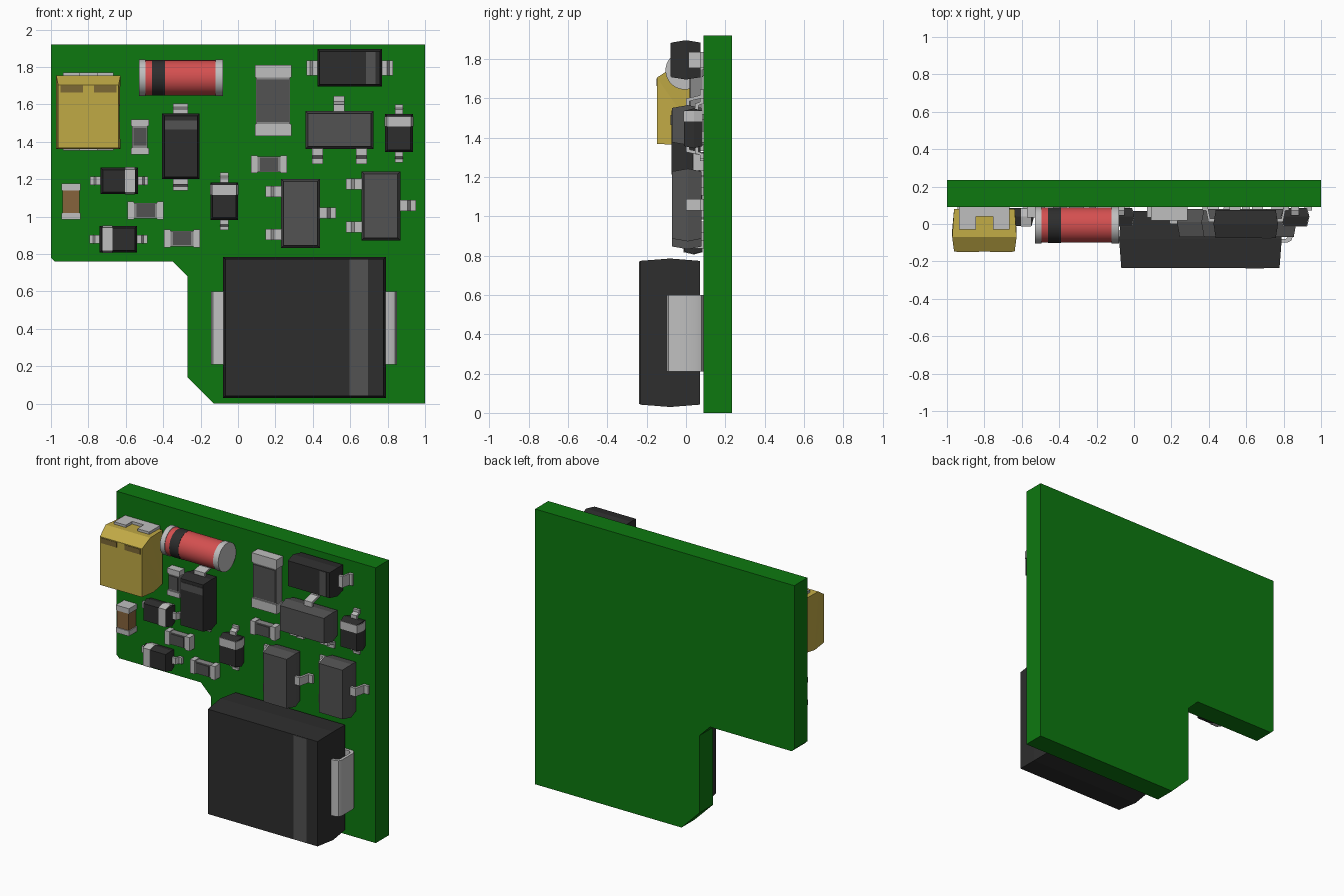
import bpy, bmesh, math
from mathutils import Vector

if "Cube" in bpy.data.objects:
    bpy.data.objects.remove(bpy.data.objects["Cube"])


def material(name, r, g, b):
    m = bpy.data.materials.new(name)
    m.use_nodes = True
    m.diffuse_color = (r, g, b, 1)
    m.node_tree.nodes["Principled BSDF"].inputs["Base Color"].default_value = (r, g, b, 1)
    return m


GREEN = material("board green", 0.004, 0.19, 0.005)
SILVER = material("solder silver", 0.52, 0.52, 0.52)
BLACK = material("case black", 0.027, 0.027, 0.027)
GRAY = material("case dark gray", 0.085, 0.085, 0.085)
MIDGRAY = material("ceramic gray", 0.25, 0.25, 0.25)
YELLOW = material("case yellow", 0.53, 0.4, 0.06)
OLIVE = material("mark olive", 0.2, 0.14, 0.035)
RED = material("glass red", 0.66, 0.08, 0.08)
BROWN = material("ceramic brown", 0.24, 0.125, 0.045)
FACE = 0.09  # y of the board's component side


def finish(bm, name, mat, smooth=False):
    bmesh.ops.recalc_face_normals(bm, faces=bm.faces)
    me = bpy.data.meshes.new(name)
    bm.to_mesh(me)
    bm.free()
    me.materials.append(mat)
    ob = bpy.data.objects.new(name, me)
    bpy.context.collection.objects.link(ob)
    if smooth:
        bpy.ops.object.select_all(action='DESELECT')
        ob.select_set(True)
        bpy.context.view_layer.objects.active = ob
        bpy.ops.object.shade_smooth_by_angle(angle=math.radians(40))
    return ob


def prism(name, pts, vec, mat, smooth=False):
    """Polygon swept along a vector."""
    bm = bmesh.new()
    f = bm.faces.new([bm.verts.new(p) for p in pts])
    ext = bmesh.ops.extrude_face_region(bm, geom=[f])["geom"]
    bmesh.ops.translate(bm, vec=Vector(vec),
                        verts=[v for v in ext if isinstance(v, bmesh.types.BMVert)])
    return finish(bm, name, mat, smooth)


def box(name, x0, x1, z0, z1, y0, y1, mat):
    return prism(name, [(x0, y0, z0), (x1, y0, z0), (x1, y0, z1), (x0, y0, z1)],
                 (0, y1 - y0, 0), mat)


def body(name, x0, x1, z0, z1, yf, ym, yb, mat, tx=0.012, tz=0.012):
    """Moulded case, widest at ym and drafted towards front and back."""
    bm = bmesh.new()
    rings = []
    for y, k in ((yf, 1), (ym, 0), (yb, 1)):
        a, b = tx * k, tz * k
        rings.append([bm.verts.new(p) for p in ((x0 + a, y, z0 + b), (x1 - a, y, z0 + b),
                                                (x1 - a, y, z1 - b), (x0 + a, y, z1 - b))])
    bm.faces.new(rings[0])
    bm.faces.new(rings[2])
    for r, s in zip(rings, rings[1:]):
        for i in range(4):
            j = (i + 1) % 4
            bm.faces.new((r[i], r[j], s[j], s[i]))
    return finish(bm, name, mat)


def lead(name, d, edge, c, w, length, yt, th=0.018, wrap=False):
    """Bent strip leaving a case at 'edge' in direction d ('+x', '-x', '+z', '-z')."""
    L, F = length, FACE
    if wrap:
        prof = [(-.04, yt), (.5 * L, yt), (.85 * L, yt + .01), (L, yt + .035), (L, F - .035),
                (.85 * L, F - .01), (.5 * L, F), (-.05, F), (-.05, F - th), (.4 * L, F - th),
                (L - th, F - .04), (L - th, yt + .04), (.4 * L, yt + th), (-.04, yt + th)]
    else:
        prof = [(-.03, yt), (.45 * L, yt), (.65 * L, F - th), (L, F - th), (L, F),
                (.5 * L, F), (.3 * L, yt + th), (-.03, yt + th)]
    s = 1 if d[0] == "+" else -1
    if d[1] == "x":
        prism(name, [(edge + s * u, y, c - w / 2) for u, y in prof], (0, 0, w), SILVER, wrap)
    else:
        prism(name, [(c - w / 2, y, edge + s * u) for u, y in prof], (w, 0, 0), SILVER, wrap)


# Circuit board with cut-out corner
outline = [(-1, .78), (-.98, .76), (-.35, .76), (-.27, .68), (-.27, .14), (-.13, 0),
           (1, 0), (1, 1.92), (-1, 1.92)]
prism("circuit_board", [(x, FACE, z) for x, z in outline], (0, .145, 0), GREEN)

# Large power diode
body("power_diode_case", -.08, .79, .03, .785, -.235, -.08, .07, BLACK)
box("power_diode_stripe", .595, .695, .044, .771, -.238, -.23, GRAY)
lead("power_diode_lead_left", "+x", .785, .405, .39, .065, -.1, .02, True)
lead("power_diode_lead_right", "-x", -.075, .405, .39, .07, -.1, .02, True)

# Medium diodes
body("upper_diode_case", .425, .77, 1.695, 1.895, -.075, 0, .075, BLACK)
box("upper_diode_stripe", .685, .735, 1.71, 1.88, -.078, -.07, GRAY)
lead("upper_diode_lead_left", "+x", .77, 1.795, .08, .06, .012)
lead("upper_diode_lead_right", "-x", .425, 1.795, .08, .06, .012)
body("middle_diode_case", -.405, -.205, 1.2, 1.55, -.075, 0, .075, BLACK)
box("middle_diode_stripe", -.39, -.22, 1.465, 1.515, -.078, -.07, GRAY)
lead("middle_diode_lead_top", "+z", 1.55, -.307, .08, .055, .012)
lead("middle_diode_lead_bottom", "-z", 1.2, -.307, .08, .06, .012)


# Small diodes with a pale cathode band
def small_diode(name, x0, x1, z0, z1, band):
    body(name + "_case", x0, x1, z0, z1, -.01, .04, .085, BLACK)
    e, w = .003, .055
    if band[1] == "x":
        a = x1 - .015 - w if band[0] == "+" else x0 + .015
        body(name + "_band", a, a + w, z0 - e, z1 + e, -.01 - e, .04, .084, SILVER, 0)
        lead(name + "_lead_left", "+x", x1, (z0 + z1) / 2, .045, .055, .045)
        lead(name + "_lead_right", "-x", x0, (z0 + z1) / 2, .045, .055, .045)
    else:
        a = z1 - .012 - w
        body(name + "_band", x0 - e, x1 + e, a, a + w, -.01 - e, .04, .084, SILVER, .012, 0)
        lead(name + "_lead_top", "+z", z1, (x0 + x1) / 2, .045, .052, .045)
        lead(name + "_lead_bottom", "-z", z0, (x0 + x1) / 2, .045, .055, .045)


small_diode("small_diode_a", -.735, -.535, 1.12, 1.262, "+x")
small_diode("small_diode_b", -.74, -.54, .808, .95, "-x")
small_diode("small_diode_c", -.147, 0, .983, 1.183, "+z")
small_diode("small_diode_d", .787, .935, 1.345, 1.548, "+z")

# Three-legged transistors
body("upper_transistor_case", .36, .725, 1.362, 1.565, -.07, .01, .08, GRAY, .014, .014)
lead("upper_transistor_lead_top", "+z", 1.56, .54, .06, .085, 0)
for i, x in enumerate((.425, .66)):
    lead(f"upper_transistor_lead_bottom_{i + 1}", "-z", 1.365, x, .058, .085, 0)
for side, x0, z0 in (("inner", .23, .832), ("outer", .66, .872)):
    x1, z1 = x0 + .208, z0 + .37
    body(side + "_transistor_case", x0, x1, z0, z1, -.07, .01, .08, GRAY, .014, .014)
    lead(side + "_transistor_lead_left", "+x", x1, z0 + .187, .058, .085, 0)
    for i, z in enumerate((z0 + .072, z0 + .302)):
        lead(f"{side}_transistor_lead_right_{i + 1}", "-x", x0, z, .058, .083, 0)


# Chip resistors and capacitor: ceramic block, wrapped metal ends, printed face
def chip(name, x0, x1, z0, z1, yf, cap, core, face=None):
    e = .006
    tall = z1 - z0 > x1 - x0
    box(name + "_core", x0 + e, x1 - e, z0 + e, z1 - e, yf + e, FACE - .005, core)
    for end in (0, 1):
        n = f"{name}_end_{end + 1}"
        if tall:
            a = z1 - cap if end else z0
            box(n, x0, x1, a, a + cap, yf, FACE, SILVER)
        else:
            a = x1 - cap if end else x0
            box(n, a, a + cap, z0, z1, yf, FACE, SILVER)
    if face:
        g, m = cap + .012, .012
        gx, gz = (m, g) if tall else (g, m)
        box(name + "_face", x0 + gx, x1 - gx, z0 + gz, z1 - gz, yf - .001, yf + .008, face)


chip("large_resistor", .09, .285, 1.43, 1.81, .02, .065, MIDGRAY, GRAY)
chip("resistor_a", -.572, -.477, 1.332, 1.52, .035, .035, MIDGRAY, GRAY)
chip("resistor_b", .07, .262, 1.232, 1.327, .035, .035, MIDGRAY, GRAY)
chip("resistor_c", -.59, -.398, .985, 1.08, .035, .035, MIDGRAY, GRAY)
chip("resistor_d", -.395, -.203, .835, .93, .035, .035, MIDGRAY, GRAY)
chip("ceramic_capacitor", -.943, -.842, .984, 1.176, 0, .036, BROWN)

# Yellow capacitor: drafted sides and a chamfered top front edge
bm = bmesh.new()
prof = [(-.148, 1.368), (-.148, 1.705), (-.07, 1.755), (.08, 1.75), (.08, 1.375), (-.03, 1.362)]
cols = []
for s in (-1, 1):
    cols.append([bm.verts.new((-.8 + s * (.162 if abs(y) > .075 else .172), y, z))
                 for y, z in prof])
bm.faces.new(cols[0])
bm.faces.new(cols[1])
for i in range(len(prof)):
    j = (i + 1) % len(prof)
    bm.faces.new((cols[0][i], cols[0][j], cols[1][j], cols[1][i]))
bmesh.ops.triangulate(bm, faces=bm.faces)
finish(bm, "yellow_capacitor_case", YELLOW)
for side, x in (("right", -.89), ("left", -.71)):
    box(f"yellow_capacitor_mark_{side}", x - .06, x + .06, 1.663, 1.7, -.151, -.144, OLIVE)
# Forked terminals above and below
fork = [(-.935, FACE), (-.935, -.03), (-.845, -.03), (-.845, .04), (-.755, .04),
        (-.755, -.03), (-.665, -.03), (-.665, FACE)]
for end, z in (("top", 1.745), ("bottom", 1.353)):
    prism("yellow_capacitor_terminal_" + end, [(x, y, z) for x, y in fork], (0, 0, .025), SILVER)


# Red cylindrical diode with metal caps and a black band
def drum(name, x0, x1, r, mat):
    n = 40
    pts = [(x0, -.006 + r * math.cos(2 * math.pi * i / n),
            1.742 + r * math.sin(2 * math.pi * i / n)) for i in range(n)]
    prism(name, pts, (x1 - x0, 0, 0), mat, True)


drum("glass_diode_body", -.51, -.1, .094, RED)
drum("glass_diode_band", -.46, -.39, .0955, BLACK)
drum("glass_diode_cap_right", -.53, -.495, .098, SILVER)
drum("glass_diode_cap_left", -.12, -.08, .098, SILVER)
